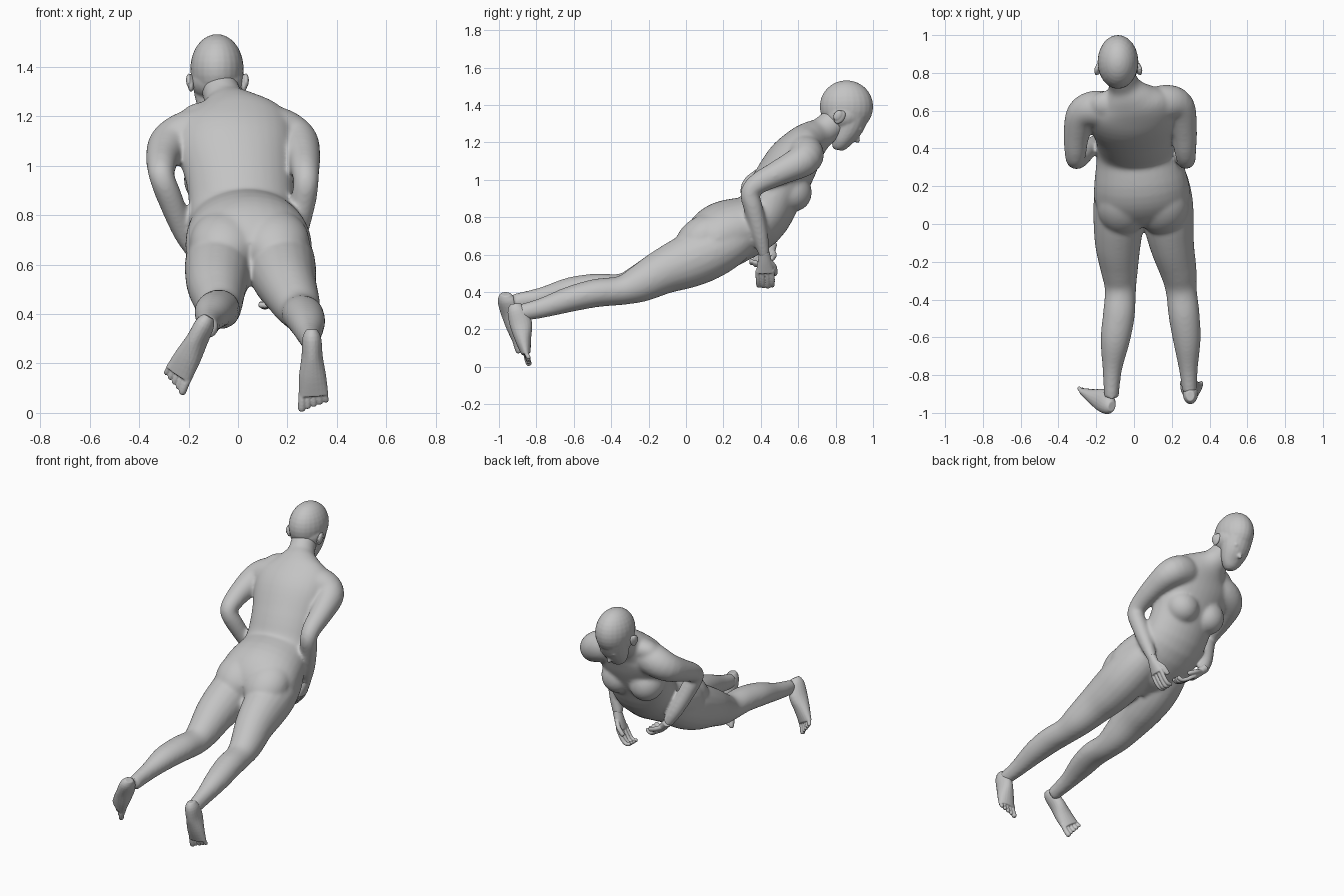
import bpy, bmesh, math
from mathutils import Vector, Matrix

skin = bpy.data.materials.new("grey_skin")
skin.diffuse_color = (0.55, 0.55, 0.55, 1)


def spline(rows, steps=4):
    """Smoothly interpolate rows of (x, y, z, half width, half depth)."""
    v = [Vector(r) for r in rows]
    out = []
    for i in range(len(v) - 1):
        p0, p1, p2, p3 = v[max(i - 1, 0)], v[i], v[i + 1], v[min(i + 2, len(v) - 1)]
        for k in range(steps):
            t = k / steps
            out.append(0.5 * (2 * p1 + (p2 - p0) * t + (2 * p0 - 5 * p1 + 4 * p2 - p3) * t * t
                              + (3 * p1 - p0 - 3 * p2 + p3) * t ** 3))
    return out + [v[-1]]


def loft(bm, rows, hint=(1, 0, 0), n=20):
    """Closed tube of elliptical sections following a path."""
    data = spline([r if len(r) == 5 else (*r, r[3]) for r in rows])
    centres = [Vector(d[:3]) for d in data]
    side, rings = Vector(hint), []
    for i, d in enumerate(data):
        t = (centres[min(i + 1, len(data) - 1)] - centres[max(i - 1, 0)]).normalized()
        side = (side - t * side.dot(t)).normalized()
        up = t.cross(side)
        rings.append([bm.verts.new(centres[i] + side * d[3] * math.cos(a) + up * d[4] * math.sin(a))
                      for a in (2 * math.pi * k / n for k in range(n))])
    for a, b in zip(rings, rings[1:]):
        for k in range(n):
            bm.faces.new((a[k], a[(k + 1) % n], b[(k + 1) % n], b[k]))
    bm.faces.new(rings[0][::-1])
    bm.faces.new(rings[-1])


def blob(bm, centre, radii, tilt=0):
    m = Matrix.Translation(centre) @ Matrix.Rotation(tilt, 4, 'X') @ Matrix.Diagonal((*radii, 1))
    bmesh.ops.create_uvsphere(bm, u_segments=24, v_segments=16, radius=1, matrix=m)


def digit(bm, points, r):
    """Finger or toe with a tapered round tip."""
    a, b = Vector(points[-2]), Vector(points[-1])
    tip = b + (b - a).normalized() * r * 0.7
    loft(bm, [(*p, r) for p in points] + [(*tip, r * 0.5)], (1, 0, 0), 10)


def finish(name, bm, voxel, smooth, matrix=None):
    """Fuse the overlapping pieces into one continuous skin."""
    bmesh.ops.recalc_face_normals(bm, faces=bm.faces)
    me = bpy.data.meshes.new(name)
    bm.to_mesh(me)
    bm.free()
    ob = bpy.data.objects.new(name, me)
    bpy.context.collection.objects.link(ob)
    me.materials.append(skin)
    if matrix:
        ob.matrix_world = matrix
    mod = ob.modifiers.new("fuse", 'REMESH')
    mod.mode, mod.voxel_size, mod.use_smooth_shade = 'VOXEL', voxel, True
    sm = ob.modifiers.new("soften", 'SMOOTH')
    sm.factor, sm.iterations = 0.5, smooth
    return ob


def frame(origin, z_axis, x_hint):
    z = Vector(z_axis).normalized()
    x = Vector(x_hint)
    x = (x - z * x.dot(z)).normalized()
    m = Matrix((x, z.cross(x), z)).transposed().to_4x4()
    m.translation = origin
    return m


# Body: torso, neck
bm = bmesh.new()
loft(bm, [(.05, .06, .60, .18, .12), (.045, .13, .66, .25, .165), (.037, .215, .71, .25, .18),
          (.02, .385, .785, .218, .155), (.008, .48, .94, .217, .15), (-.012, .565, 1.088, .238, .142),
          (-.02, .63, 1.175, .225, .118), (-.035, .68, 1.222, .145, .098), (-.052, .733, 1.258, .085, .08),
          (-.075, .80, 1.315, .076, .08)], n=32)
# Breasts and buttocks, mostly sunk into the torso
for x in (-.11, .09):
    blob(bm, (x, .56, .945), (.11, .108, .12), .7)
for x in (-.055, .15):
    blob(bm, (x, .09, .69), (.14, .165, .115), .6)
# Trapezius slopes between neck and shoulders
for x in (-.13, .085):
    blob(bm, (x, .625, 1.185), (.11, .085, .07), .5)
# Arms
loft(bm, [(.06, .60, 1.15, .095), (.16, .64, 1.14, .098), (.235, .62, 1.10, .088), (.264, .50, 1.04, .07),
          (.272, .385, .98, .058), (.275, .342, .93, .051), (.265, .357, .86, .052), (.233, .395, .71, .044),
          (.20, .42, .59, .03)], (0, 0, 1))
loft(bm, [(-.08, .585, 1.15, .095), (-.195, .61, 1.128, .098), (-.272, .58, 1.09, .088), (-.303, .48, 1.04, .07),
          (-.31, .378, .99, .058), (-.307, .34, .95, .051), (-.28, .358, .88, .052), (-.22, .42, .73, .044),
          (-.17, .45, .635, .03)], (0, 0, 1))
# Legs, running up inside the hips
loft(bm, [(-.04, .36, .73, .10, .08), (-.06, .24, .665, .13, .125), (-.074, .12, .61, .14, .145),
          (-.082, 0, .56, .133, .142), (-.085, -.12, .51, .12, .122), (-.077, -.25, .447, .098, .10),
          (-.072, -.35, .418, .083, .08), (-.08, -.48, .422, .085, .077), (-.10, -.62, .408, .078, .071),
          (-.115, -.77, .372, .052, .054), (-.12, -.92, .345, .039, .046)])
loft(bm, [(.12, .36, .73, .10, .08), (.152, .24, .665, .13, .125), (.172, .12, .61, .14, .145),
          (.184, 0, .56, .133, .142), (.203, -.12, .51, .117, .122), (.235, -.25, .443, .098, .10),
          (.25, -.35, .408, .083, .078), (.265, -.48, .395, .083, .076), (.28, -.62, .362, .073, .069),
          (.288, -.77, .315, .05, .054), (.295, -.89, .288, .039, .046)])
finish("body", bm, .009, 18)

# Head: skull, face, nose, lips, closed eyes, ears
bm = bmesh.new()
blob(bm, (-.085, .858, 1.392), (.108, .143, .14))
blob(bm, (-.083, .845, 1.345), (.109, .112, .09))
loft(bm, [(-.086, .875, 1.36, .10, .115), (-.085, .862, 1.28, .09, .086), (-.083, .834, 1.215, .07, .057),
          (-.082, .818, 1.178, .046, .04), (-.082, .813, 1.16, .024, .024)])
blob(bm, (-.083, .906, 1.228), (.017, .018, .036), .55)
blob(bm, (-.083, .868, 1.193), (.027, .014, .014), -.6)
for s in (-1, 1):
    blob(bm, (-.084 + s * .038, .932, 1.272), (.02, .012, .013), -.5)
finish("head", bm, .006, 6)
for name, x, s in (("left_ear", -.19, -1), ("right_ear", .024, 1)):
    bm = bmesh.new()
    blob(bm, (x, .822, 1.335), (.014, .026, .04), -.6)
    blob(bm, (x + s * .009, .812, 1.345), (.011, .022, .03), -.6)
    finish(name, bm, .004, 3)


# Hands: palm, four curled fingers, thumb
def hand(name, s, matrix):
    bm = bmesh.new()
    loft(bm, [(0, 0, .03, .028, .027), (0, 0, -.03, .038, .025), (0, 0, -.09, .05, .02)])
    for i in range(4):
        x = -.039 + .026 * i
        digit(bm, [(x, 0, -.075), (x, s * .01, -.135), (x * .95, s * .026, -.17 - .004 * (i % 3)),
                   (x * .9, s * .05, -.178)], .0125)
    digit(bm, [(.025, 0, -.025), (.05, s * .018, -.065), (.052, s * .035, -.11)], .014)
    finish(name, bm, .004, 3, matrix)


hand("right_hand", 1, frame((.20, .42, .588), (.35, -.03, .95), (0, 1, 0)))
hand("left_hand", -1, frame((-.17, .45, .64), (-.6, .35, .62), (0, 1, 0)))


# Feet: heel, instep, ball and five toes
def foot(name, s, matrix):
    bm = bmesh.new()
    loft(bm, [(0, -.008, .02, .022, .028), (0, -.006, -.015, .038, .05), (0, .014, -.09, .043, .06),
              (0, .022, -.17, .055, .044), (s * .003, .035, -.25, .06, .025)])
    for i in range(5):
        x = s * (-.044 + .0235 * i)
        digit(bm, [(x * .95, .035, -.225), (x, .038, -.268 + .004 * i), (x * 1.05, .048, -.303 + .008 * i)],
              .0155 if i == 0 else .0115)
    finish(name, bm, .004, 3, matrix)


foot("right_foot", 1, frame((.298, -.90, .318), (-.02, -.04, 1), (1, 0, 0)))
foot("left_foot", -1, frame((-.125, -.955, .372), (.5, -.09, .86), (.87, -.3, -.46)))
